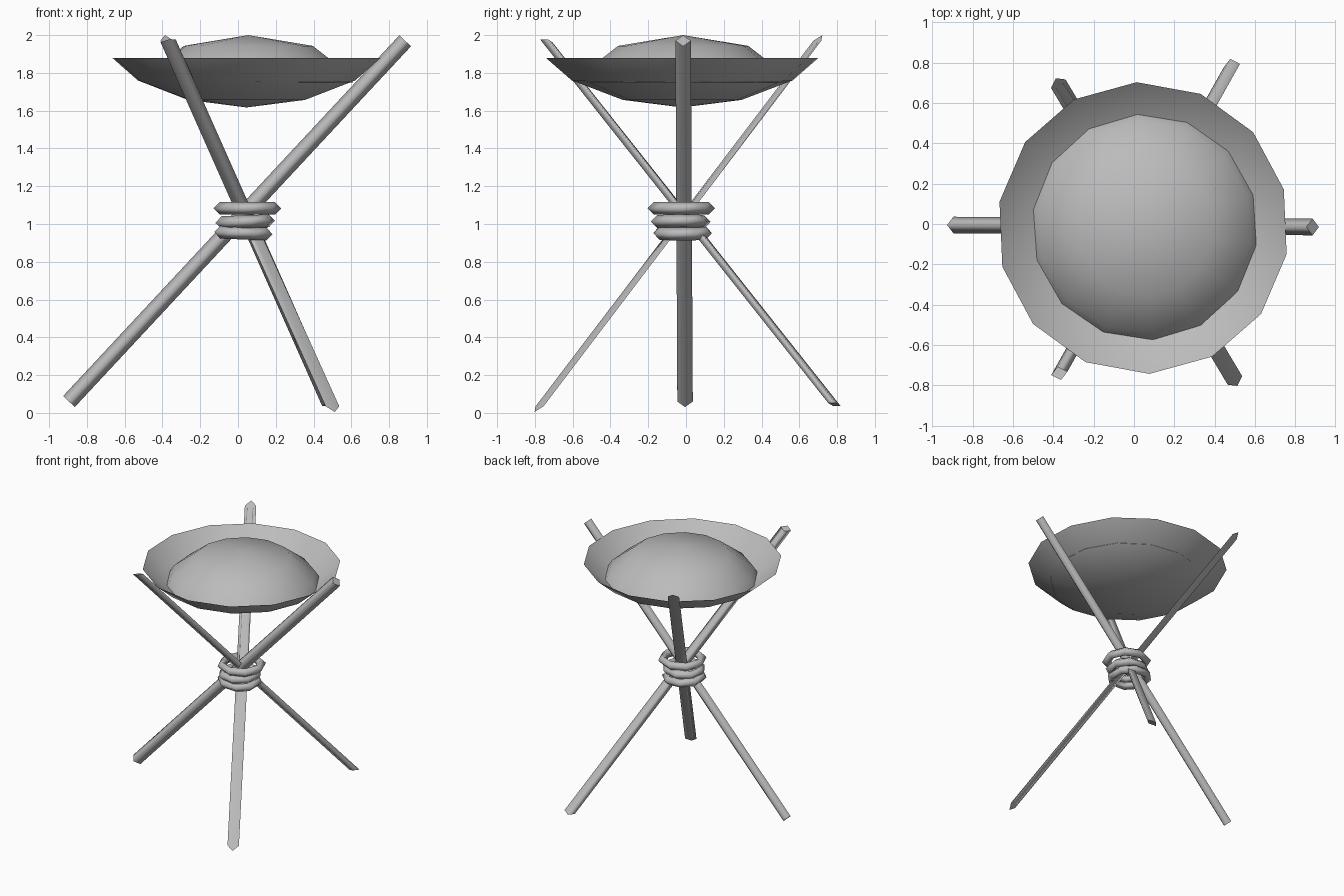
import bpy, bmesh, math
from mathutils import Vector, Matrix

cube = bpy.data.objects.get("Cube")
if cube:
    bpy.data.objects.remove(cube, do_unlink=True)

grey = bpy.data.materials.new("plain_grey")
grey.use_nodes = True
colour = (0.5, 0.5, 0.5, 1)
grey.diffuse_color = colour
grey.node_tree.nodes["Principled BSDF"].inputs["Base Color"].default_value = colour


def finish(name, bm):
    mesh = bpy.data.meshes.new(name)
    bm.to_mesh(mesh)
    bm.free()
    mesh.materials.append(grey)
    obj = bpy.data.objects.new(name, mesh)
    bpy.context.collection.objects.link(obj)
    return obj


def bridge(bm, a, b):
    n = len(a)
    for i in range(n):
        j = (i + 1) % n
        bm.faces.new((a[i], a[j], b[j], b[i])).smooth = True


def dome(name, centre, profile, tip_z, sides, start):
    """Open smooth surface from an outer ring to a single tip."""
    bm = bmesh.new()
    rings = []
    for r, z in profile:
        ring = []
        for i in range(sides):
            a = math.radians(start) + math.tau * i / sides
            ring.append(bm.verts.new((centre[0] + r * math.cos(a),
                                      centre[1] + r * math.sin(a), z)))
        rings.append(ring)
    for a, b in zip(rings, rings[1:]):
        bridge(bm, a, b)
    tip = bm.verts.new((centre[0], centre[1], tip_z))
    last = rings[-1]
    for i in range(sides):
        bm.faces.new((last[i], last[(i + 1) % sides], tip)).smooth = True
    bm.normal_update()
    return finish(name, bm)


def pole(name, bottom, top, u, v):
    """Four-sided pole with corners at +-u and +-v around both ends."""
    bm = bmesh.new()
    u, v = Vector(u), Vector(v)
    ends = [[bm.verts.new(Vector(p) + d) for d in (u, v, -u, -v)]
            for p in (bottom, top)]
    bridge(bm, *ends)
    for end in ends:
        bm.faces.new(end)
    bmesh.ops.recalc_face_normals(bm, faces=bm.faces)
    return finish(name, bm)


def rope_ring(name, centre, major, minor, sides, turn, tilt):
    bm = bmesh.new()
    place = Matrix.Translation(centre) @ Matrix.Rotation(tilt, 4, 'Y')
    loops = []
    for i in range(sides):
        a = turn + math.tau * i / sides
        loop = []
        for k in range(4):
            b = math.tau * k / 4
            r = major + minor * math.cos(b)
            loop.append(bm.verts.new(place @ Vector(
                (r * math.cos(a), r * math.sin(a), minor * math.sin(b)))))
        loops.append(loop)
    for i in range(sides):
        bridge(bm, loops[i], loops[(i + 1) % sides])
    bmesh.ops.recalc_face_normals(bm, faces=bm.faces)
    return finish(name, bm)


# Shallow bowl and the mound filling it
bowl = dome("bowl", (0.045, -0.02),
            [(0.723, 1.88), (0.585, 1.76), (0.315, 1.657)], 1.617, 14, 92.5)
bowl.data.flip_normals()
bowl.data.update()
dome("mound", (0.055, -0.015),
     [(0.56, 1.75), (0.53, 1.80), (0.345, 1.943)], 2.0, 14, 94)

# Three crossed poles
pole("side_pole", (-0.895, -0.005, 0.06), (0.885, -0.015, 1.97),
     (0, 0.041, 0), (-0.031, 0, 0.029))
pole("front_pole", (0.5, -0.775, 0.035), (-0.375, 0.695, 1.97),
     (0.036, 0.021, 0), (0.012, -0.027, -0.03))
pole("back_pole", (0.485, 0.785, 0.045), (-0.37, -0.74, 1.97),
     (0.04, 0.008, 0.008), (-0.008, 0.033, -0.008))

# Rope binding at the crossing
rings = [("upper", 0.05, -0.025, 1.083, 0.145, 0.0),
         ("middle", 0.038, -0.028, 1.012, 0.127, -0.04),
         ("lower", 0.028, -0.018, 0.952, 0.132, 0.04)]
for i, (label, x, y, z, major, tilt) in enumerate(rings):
    rope_ring(label + "_rope_ring", (x, y, z), major, 0.034, 8, 0.2 * i, tilt)
